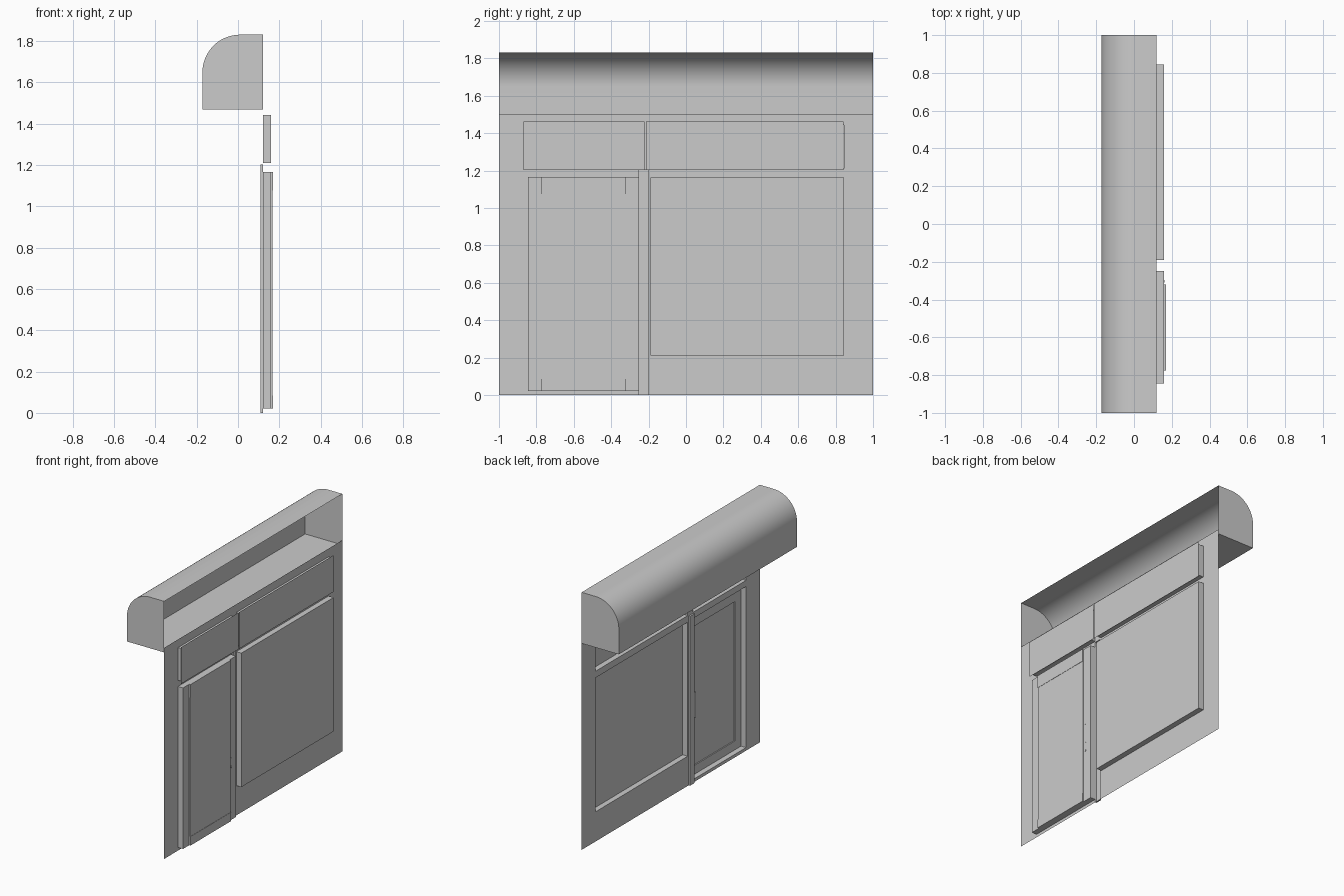
import bpy, bmesh, math
from mathutils import Vector, Matrix

cube = bpy.data.objects.get("Cube")
if cube:
    bpy.data.objects.remove(cube)

grey = bpy.data.materials.new("plain grey")
grey.use_nodes = True
grey.diffuse_color = (0.6, 0.6, 0.6, 1)
grey.node_tree.nodes["Principled BSDF"].inputs["Base Color"].default_value = (0.6, 0.6, 0.6, 1)

WALL = 0.12    # street plane of the facade
PANE = 0.159   # plane of the recessed panes
DOOR = (-0.845, -0.25, 0.022, 1.166)
WINDOW = (-0.19, 0.845, 0.211, 1.163)
SMALL_TRANSOM = (-0.845, -0.25, 1.21, 1.442)
LARGE_TRANSOM = (-0.19, 0.845, 1.21, 1.442)
POST = (-0.25, -0.202, 0, 1.203)


def finish(name, bm):
    bmesh.ops.remove_doubles(bm, verts=bm.verts, dist=0.0001)
    mesh = bpy.data.meshes.new(name)
    bm.to_mesh(mesh)
    bm.free()
    obj = bpy.data.objects.new(name, mesh)
    obj.data.materials.append(grey)
    bpy.context.collection.objects.link(obj)
    return obj


def corners(x, rect):
    y0, y1, z0, z1 = rect
    return [Vector((x, y, z)) for y, z in ((y0, z0), (y0, z1), (y1, z1), (y1, z0))]


def face(bm, points):
    return bm.faces.new([bm.verts.new(p) for p in points])


def sheet(name, x, rect):
    bm = bmesh.new()
    face(bm, corners(x, rect))
    return finish(name, bm)


def tube(name, x0, x1, rect):
    """Four thin walls joining the same rectangle at two depths."""
    bm = bmesh.new()
    a, b = corners(x0, rect), corners(x1, rect)
    for i in range(4):
        j = (i + 1) % 4
        face(bm, (a[i], a[j], b[j], b[i]))
    return finish(name, bm)


def block(name, x0, x1, rect):
    y0, y1, z0, z1 = rect
    bm = bmesh.new()
    bmesh.ops.create_cube(bm, size=1)
    bmesh.ops.scale(bm, vec=(x1 - x0, y1 - y0, z1 - z0), verts=bm.verts)
    bmesh.ops.translate(bm, vec=((x0 + x1) / 2, (y0 + y1) / 2, (z0 + z1) / 2), verts=bm.verts)
    return finish(name, bm)


def rod(name, centre, radius, length, axis):
    bm = bmesh.new()
    bmesh.ops.create_cone(bm, cap_ends=True, segments=12, radius1=radius,
                          radius2=radius, depth=length)
    if axis == "X":
        bmesh.ops.rotate(bm, matrix=Matrix.Rotation(math.pi / 2, 3, "Y"), verts=bm.verts)
    bmesh.ops.translate(bm, vec=centre, verts=bm.verts)
    return finish(name, bm)


# Facade sheet with openings
openings = (DOOR, WINDOW, SMALL_TRANSOM, LARGE_TRANSOM, POST)
ys = sorted({-1, 1} | {v for r in openings for v in r[:2]})
zs = sorted({0, 1.5} | {v for r in openings for v in r[2:]})
bm = bmesh.new()
for y0, y1 in zip(ys, ys[1:]):
    for z0, z1 in zip(zs, zs[1:]):
        y, z = (y0 + y1) / 2, (z0 + z1) / 2
        if not any(r[0] < y < r[1] and r[2] < z < r[3] for r in openings):
            face(bm, corners(WALL, (y0, y1, z0, z1)))
bmesh.ops.remove_doubles(bm, verts=bm.verts, dist=0.0001)
bmesh.ops.dissolve_limit(bm, angle_limit=0.01, verts=bm.verts, edges=bm.edges)
finish("facade", bm)

# Raised hollow post between door and window
tube("post_sides", WALL, 0.109, POST)
sheet("post_face", 0.109, POST)

# Recessed windows, with transom panes overlapping their reveals
for name, rect, pane in (
        ("display_window", WINDOW, WINDOW),
        ("small_transom", SMALL_TRANSOM, (-0.868, -0.222, 1.203, 1.463)),
        ("large_transom", LARGE_TRANSOM, (-0.214, 0.843, 1.203, 1.463))):
    tube(name + "_reveal", WALL, PANE, rect)
    sheet(name + "_pane", PANE, pane)

# Door: reveal, stiles, deeper centre panel and rails
y0, y1, z0, z1 = DOOR
inner0, inner1 = -0.775, -0.32
tube("door_reveal", WALL, PANE, DOOR)
sheet("door_hinge_stile", PANE, (y0, inner0, z0, z1))
sheet("door_latch_stile", PANE, (inner1, y1, z0, z1))
tube("door_panel_sides", PANE, 0.167, (inner0, inner1, z0, z1))
sheet("door_panel", 0.167, (inner0, inner1, z0, z1))
block("door_bottom_rail", PANE, 0.169, (inner0, inner1, z0, 0.085))
block("door_top_rail", PANE, 0.169, (inner0, inner1, 1.075, z1))

# Door handle and lock on the street side
rod("handle_bar", (0.14, -0.303, 0.53), 0.006, 0.18, "Z")
for label, z in (("lower", 0.46), ("upper", 0.6)):
    rod("handle_mount_" + label, (0.15, -0.303, z), 0.004, 0.02, "X")
rod("lock", (0.156, -0.303, 0.4), 0.007, 0.012, "X")

# Rounded shutter housing, open towards the inside
radius, left, top, floor = 0.182, -0.172, 1.83, 1.467
profile = [(WALL, floor), (left, floor)]
for i in range(25):
    a = math.pi / 2 * i / 24
    profile.append((left + radius * (1 - math.cos(a)), top - radius * (1 - math.sin(a))))
profile.append((WALL, top))
bm = bmesh.new()
for (xa, za), (xb, zb) in zip(profile, profile[1:]):
    face(bm, [(xa, -1, za), (xb, -1, zb), (xb, 1, zb), (xa, 1, za)])
face(bm, [(x, -1, z) for x, z in reversed(profile)])
face(bm, [(x, 1, z) for x, z in profile])
housing = finish("shutter_housing", bm)
bpy.ops.object.select_all(action="DESELECT")
housing.select_set(True)
bpy.context.view_layer.objects.active = housing
bpy.ops.object.shade_smooth_by_angle(angle=math.radians(30))
